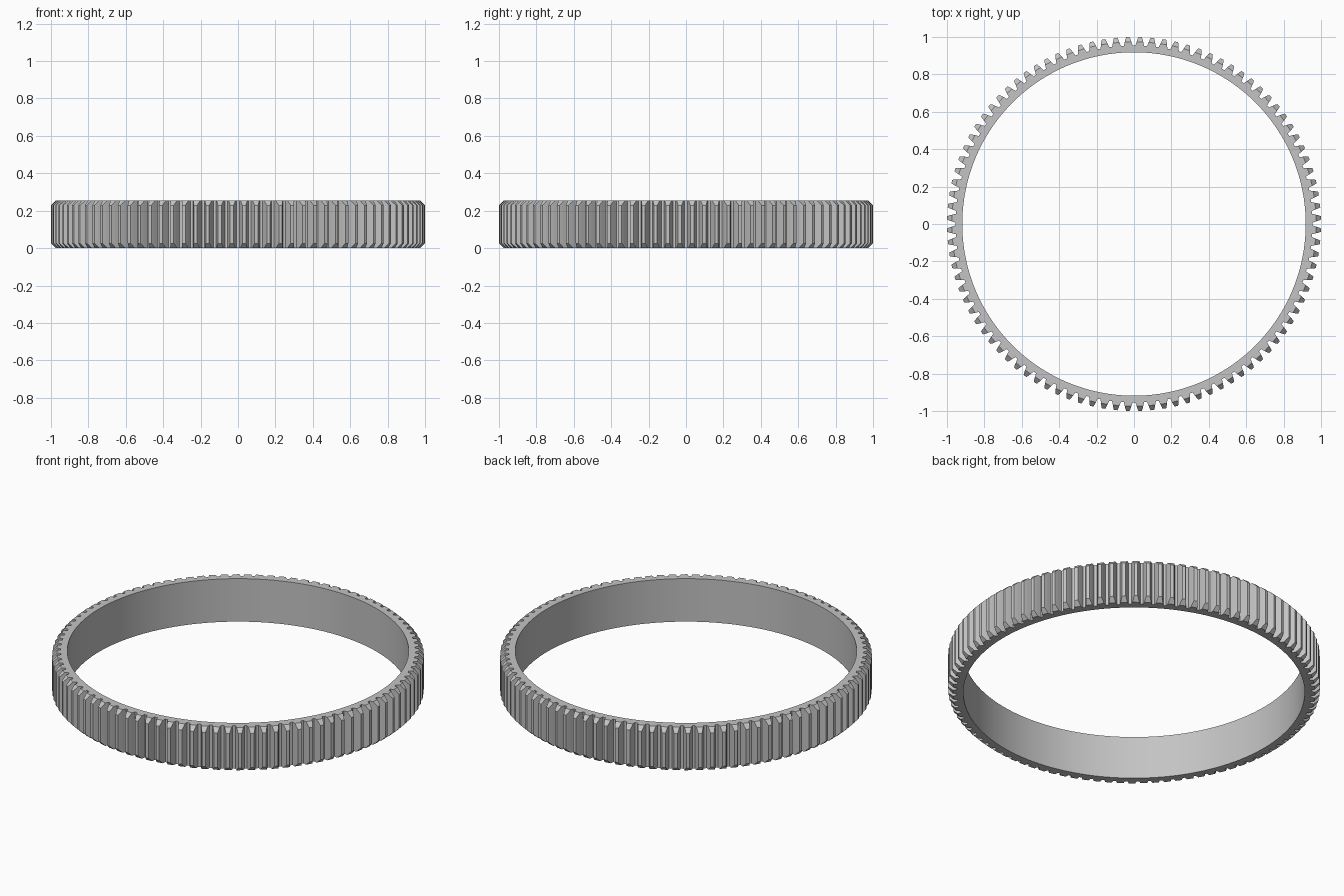
import bpy, bmesh
from math import cos, sin, tau

cube = bpy.data.objects.get("Cube")
if cube:
    bpy.data.objects.remove(cube)

TEETH = 96
HEIGHT = 0.255
CHAMFER = 0.026
BORE = 0.918
ROOT = 0.954
TIP = 1.0
STEP = tau / TEETH

# Half a tooth: (half angle, radius), from root to tip
half_tooth = [(0.0248, ROOT), (0.0185, TIP - CHAMFER), (0.0142, 0.988), (0.0092, TIP)]
tooth = [(-a, r) for a, r in half_tooth] + [(a, r) for a, r in reversed(half_tooth)]
outline = [((i + 0.5) * STEP + a, r) for i in range(TEETH) for a, r in tooth]


def chamfered(points):
    """Outline at the end faces: each tooth is cut back by the chamfer cone."""
    cut = TIP - CHAMFER
    centre = lambda i: (i // len(tooth) + 0.5) * STEP
    edge = half_tooth[1][0]
    result = []
    for i, (a, r) in enumerate(points):
        if r > cut:
            a = centre(i) + (edge if a > centre(i) else -edge)
        result.append((a, min(r, cut)))
    return result


def mid_chamfer(points):
    """Slice where the chamfer cone meets the upper flank point."""
    result = []
    for i, (a, r) in enumerate(points):
        if r > half_tooth[2][1]:
            c = (i // len(tooth) + 0.5) * STEP
            a = c + (half_tooth[2][0] if a > c else -half_tooth[2][0])
            r = half_tooth[2][1]
        result.append((a, r))
    return result


bm = bmesh.new()


def ring(points, z):
    return [bm.verts.new((r * cos(a), r * sin(a), z)) for a, r in points]


# Stacked rings: up the toothed outside, then down the bore
end, middle = chamfered(outline), mid_chamfer(outline)
bore = [(a, BORE) for a, r in outline]
low = TIP - half_tooth[2][1]
rings = [
    ring(end, 0),
    ring(middle, CHAMFER - low),
    ring(outline, CHAMFER),
    ring(outline, HEIGHT - CHAMFER),
    ring(middle, HEIGHT - CHAMFER + low),
    ring(end, HEIGHT),
    ring(bore, HEIGHT),
    ring(bore, 0),
]
count = len(outline)
for k, lower in enumerate(rings):
    upper = rings[(k + 1) % len(rings)]
    for i in range(count):
        j = (i + 1) % count
        bm.faces.new((lower[i], lower[j], upper[j], upper[i]))
bmesh.ops.remove_doubles(bm, verts=bm.verts, dist=0.00005)
bmesh.ops.recalc_face_normals(bm, faces=bm.faces)

mesh = bpy.data.meshes.new("gear_ring")
bm.to_mesh(mesh)
bm.free()
gear = bpy.data.objects.new("gear_ring", mesh)
bpy.context.collection.objects.link(gear)

# Plain grey metal
grey = bpy.data.materials.new("grey")
grey.use_nodes = True
colour = (0.55, 0.55, 0.55, 1)
grey.diffuse_color = colour
grey.node_tree.nodes["Principled BSDF"].inputs["Base Color"].default_value = colour
mesh.materials.append(grey)

# Smooth bore, crisp teeth
bpy.ops.object.select_all(action="DESELECT")
gear.select_set(True)
bpy.context.view_layer.objects.active = gear
bpy.ops.object.shade_smooth_by_angle(angle=0.3)
